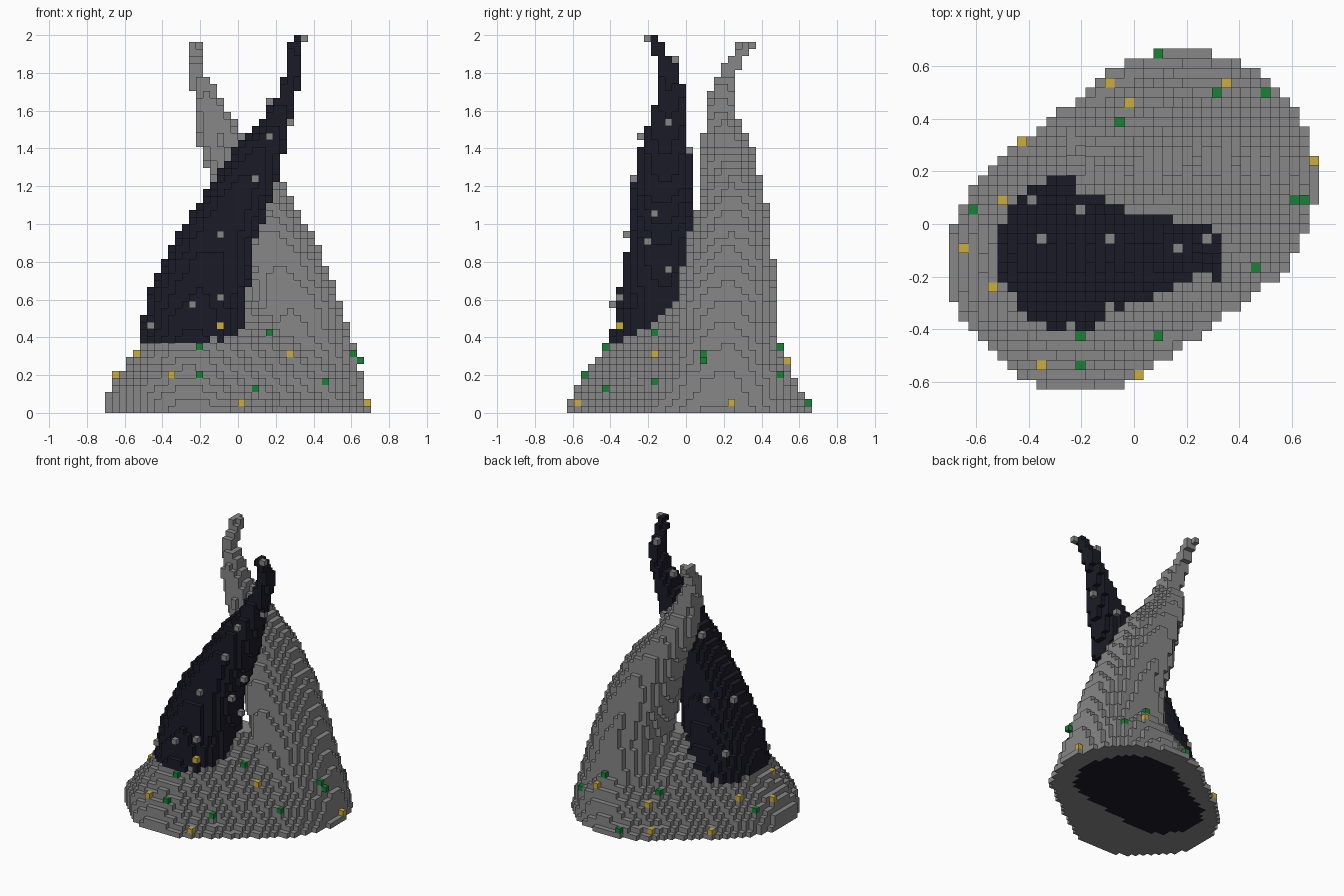
import bpy
import math

cube = bpy.data.objects.get("Cube")
if cube:
    bpy.data.objects.remove(cube, do_unlink=True)

NX, NY, NZ = 38, 36, 54
S = 2 / NZ


def material(name, rgb):
    mat = bpy.data.materials.new(name)
    mat.use_nodes = True
    mat.diffuse_color = (*rgb, 1)
    mat.node_tree.nodes["Principled BSDF"].inputs["Base Color"].default_value = (*rgb, 1)
    return mat


GREY = material("stone grey", (0.245, 0.245, 0.245))
DARK = material("midnight", (0.011, 0.011, 0.02))
GOLD = material("gold", (0.6, 0.42, 0.05))
GREEN = material("leaf green", (0.011, 0.22, 0.038))


def centre(c):
    return (c[0] + 0.5 - NX / 2) * S, (c[1] + 0.5 - NY / 2) * S, (c[2] + 0.5) * S


def cell(x, y, z):
    return math.floor(x / S + NX / 2), math.floor(y / S + NY / 2), math.floor(z / S)


def at_height(keys, z):
    """Blend the key rows (height first) at height z."""
    for a, b in zip(keys, keys[1:]):
        if a[0] <= z <= b[0]:
            t = (z - a[0]) / (b[0] - a[0])
            return [p + (q - p) * t for p, q in zip(a[1:], b[1:])]
    return None


def in_ellipse(row, x, y):
    cx, cy, rx, ry = row
    return ((x - cx) / rx) ** 2 + ((y - cy) / ry) ** 2 <= 1


def in_capsule(row, x, y):
    ax, ay, bx, by, ra, rb = row
    dx, dy = bx - ax, by - ay
    t = ((x - ax) * dx + (y - ay) * dy) / (dx * dx + dy * dy)
    t = min(1, max(0, t))
    return math.hypot(x - ax - t * dx, y - ay - t * dy) <= ra + (rb - ra) * t


def in_mound(row, x, y):
    """Capsule with its two ends trimmed flat."""
    return -1.02 <= x + y <= 1.07 and in_capsule(row, x, y)


def fill(keys, inside):
    cells = set()
    for k in range(NZ):
        row = at_height(keys, (k + 0.5) * S)
        if row:
            for i in range(NX):
                for j in range(NY):
                    x, y, _ = centre((i, j, k))
                    if inside(row, x, y):
                        cells.add((i, j, k))
    return cells


# Horn sections: height, centre x, centre y, radius x, radius y
dark_keys = [
    (0.33, -.245, -.11, .28, .3), (0.4, -.24, -.11, .28, .29),
    (0.6, -.22, -.12, .265, .24), (0.9, -.13, -.13, .225, .18),
    (1.2, .025, -.12, .175, .175), (1.4, .115, -.11, .13, .13),
    (1.5, .175, -.1, .09, .11), (1.7, .265, -.08, .05, .07),
    (1.83, .3, -.09, .035, .055), (1.9, .3, -.13, .03, .04),
    (2.0, .31, -.18, .03, .04)]
grey_keys = [
    (0.26, .3, .2, .34, .32), (0.4, .3, .21, .3, .28),
    (0.6, .28, .21, .26, .26), (0.9, .18, .23, .235, .23),
    (1.2, .06, .25, .185, .16), (1.4, -.07, .22, .135, .13),
    (1.6, -.14, .18, .085, .085), (1.7, -.17, .19, .07, .06),
    (1.8, -.225, .22, .055, .045), (1.88, -.23, .27, .035, .045),
    (1.96, -.23, .33, .025, .05)]
# Mound sections: height, both capsule ends, radius at each end
base_keys = [
    (0, -.2, -.14, .18, .155, .51, .52), (.1, -.27, -.17, .24, .18, .43, .43),
    (.2, -.265, -.16, .27, .19, .37, .385), (.3, -.25, -.15, .29, .2, .31, .31),
    (.38, -.24, -.13, .28, .2, .27, .26), (.45, -.12, -.05, .2, .15, .2, .2),
    (.6, 0, 0, .1, .07, .06, .06)]

base = fill(base_keys, in_mound)
grey_horn = fill(grey_keys, in_ellipse) - base
dark_horn = fill(dark_keys, in_ellipse) - base - grey_horn
body = base | grey_horn | dark_horn


def land(point, axis, step):
    """Slide a cell along one axis until it rests on the body."""
    c = list(cell(*point))
    c[axis] = 0 if step > 0 else (NX, NY, NZ)[axis]
    for _ in range(NZ + 1):
        ahead = list(c)
        ahead[axis] += step
        if tuple(ahead) in body:
            return {tuple(c)}
        c = ahead
    return set()


def studs(top=(), front=(), side=()):
    cells = set()
    for x, y in top:
        cells |= land((x, y, 0), 2, -1)
    for x, z in front:
        cells |= land((x, 0, z), 1, 1)
    for y, z in side:
        cells |= land((0, y, z), 0, -1)
    return cells


gold = studs(
    top=[(-.08, .54), (-.01, .46), (.34, .54), (-.42, .31), (.68, .23),
         (-.5, .08), (-.65, -.11), (-.54, -.23), (-.35, -.54), (.03, -.57)],
    front=[(-.08, .45), (.27, .33)])
green = studs(
    top=[(.11, .65), (.31, .5), (.5, .5), (-.04, .38), (.61, .11),
         (-.62, .04), (.46, -.15), (-.2, -.42), (.11, -.42), (-.2, -.54)],
    front=[(.15, .41)], side=[(.11, .29)])
grey = studs(
    top=[(-.38, .11), (-.2, .04), (-.35, -.04), (-.08, -.04), (.18, -.11),
         (.26, -.04)],
    front=[(-.47, .45), (-.23, .56), (-.08, .6), (-.08, .94), (.11, 1.25),
           (.15, 1.48)],
    side=[(-.16, 1.06), (-.2, .91), (-.08, .75), (-.08, 1.52), (.01, 1.4)])
grey.add(cell(.34, -.2, 1.98))
solid = body | gold | green | grey

# Six cube sides, each wound to face outwards
SIDES = []
for axis in range(3):
    u, v = (axis + 1) % 3, (axis + 2) % 3
    for sign in (1, -1):
        loop = [(0, 0), (1, 0), (1, 1), (0, 1)][::sign]
        corners = []
        for a, b in loop:
            corner = [0, 0, 0]
            corner[axis], corner[u], corner[v] = max(sign, 0), a, b
            corners.append(corner)
        normal = [0, 0, 0]
        normal[axis] = sign
        SIDES.append((normal, corners))


def build(name, cells, mats, rule=None):
    """Skin a set of cells with the faces that are open to the air."""
    index, faces, slots = {}, [], []
    for c in sorted(cells):
        for normal, corners in SIDES:
            if tuple(p + q for p, q in zip(c, normal)) in solid:
                continue
            ids = [index.setdefault(tuple(p + q for p, q in zip(c, k)), len(index))
                   for k in corners]
            faces.append(ids)
            slots.append(rule(c, normal) if rule else 0)
    verts = [((i - NX / 2) * S, (j - NY / 2) * S, k * S) for i, j, k in index]
    mesh = bpy.data.meshes.new(name)
    mesh.from_pydata(verts, [], faces)
    for mat in mats:
        mesh.materials.append(mat)
    for poly, slot in zip(mesh.polygons, slots):
        poly.material_index = slot
    obj = bpy.data.objects.new(name, mesh)
    bpy.context.collection.objects.link(obj)


# Dark patch on the underside
def underside(c, normal):
    x, y, _ = centre(c)
    return int(normal[2] < 0 and c[2] == 0
               and in_capsule((-.25, 0, .2, .17, .27, .35), x, y))


build("mound", base, [GREY, DARK], underside)
build("grey_horn", grey_horn, [GREY])
build("dark_horn", dark_horn, [DARK])
build("grey_studs", grey, [GREY])
build("gold_studs", gold, [GOLD])
build("green_studs", green, [GREEN])
